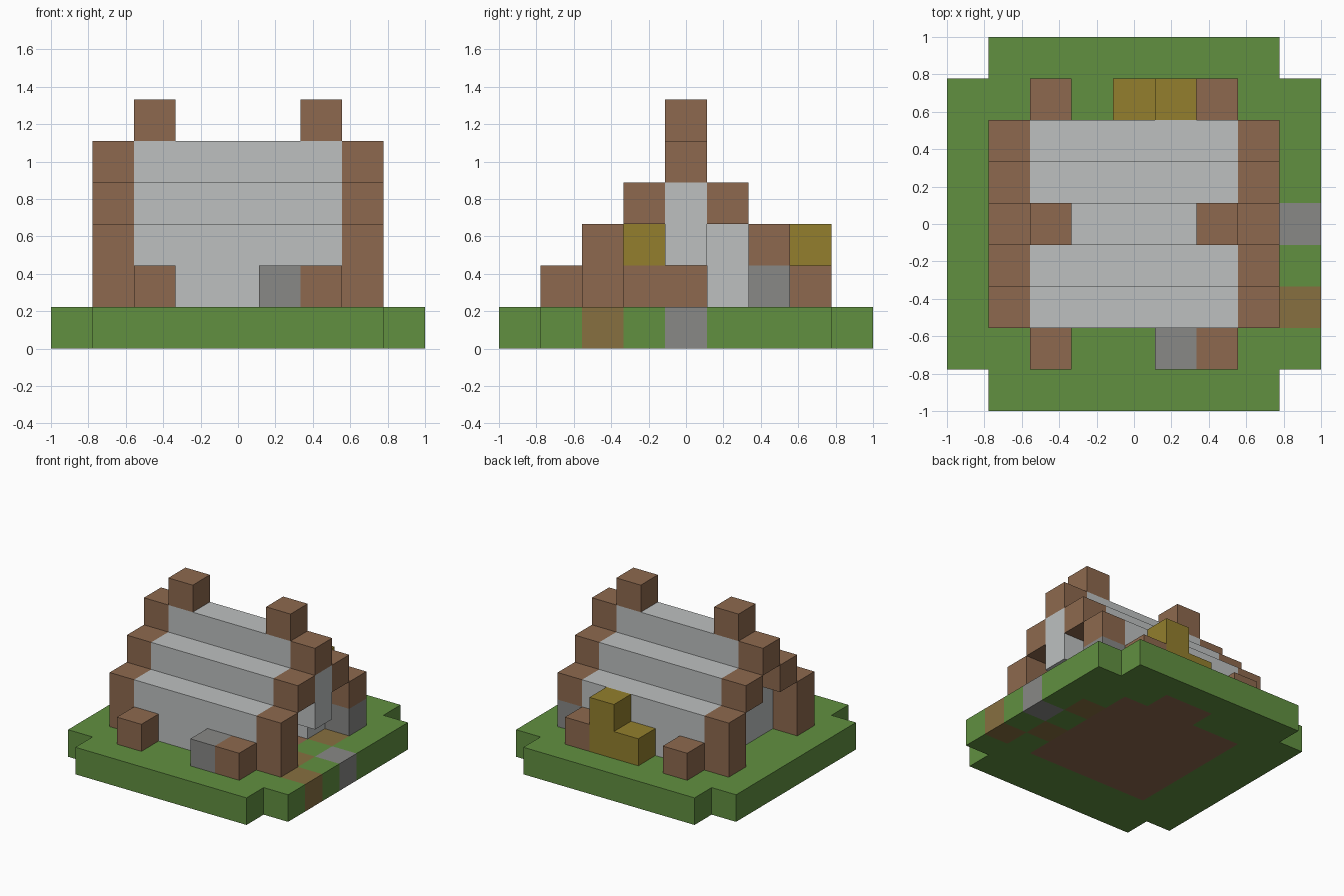
import bpy
import bmesh
from mathutils import Vector

old = bpy.data.objects.get("Cube")
if old:
    bpy.data.objects.remove(old, do_unlink=True)

U = 2 / 9  # size of one block


def srgb(r, g, b):
    lin = lambda c: c / 12.92 if c <= 0.04045 else ((c + 0.055) / 1.055) ** 2.4
    return tuple(lin(c / 255) for c in (r, g, b)) + (1,)


def material(name, *rgb):
    m = bpy.data.materials.new(name)
    m.use_nodes = True
    m.diffuse_color = srgb(*rgb)
    bsdf = m.node_tree.nodes["Principled BSDF"]
    bsdf.inputs["Base Color"].default_value = srgb(*rgb)
    bsdf.inputs["Roughness"].default_value = 0.9
    return m


GRASS = material("grass green", 97, 144, 64)
WOOD = material("wood brown", 141, 105, 78)
PLASTER = material("pale grey", 189, 192, 192)
STONE = material("stone grey", 136, 136, 134)
GOLD = material("straw gold", 147, 127, 45)
DIRT = material("dirt tan", 135, 112, 64)


def finish(name, bm, mats):
    mesh = bpy.data.meshes.new(name)
    bm.to_mesh(mesh)
    bm.free()
    for m in mats:
        mesh.materials.append(m)
    ob = bpy.data.objects.new(name, mesh)
    bpy.context.scene.collection.objects.link(ob)
    return ob


def block(name, mat, col, row, layer, size=(1, 1, 1)):
    """Box placed by its lowest block position on the grid."""
    bm = bmesh.new()
    bmesh.ops.create_cube(bm, size=1)
    start = (col - 4.5, row - 4.5, layer)
    for v in bm.verts:
        v.co = Vector([(s + (c + 0.5) * n) * U for s, c, n in zip(start, v.co, size)])
    return finish(name, bm, [mat])


# Ground slab with notched corners, house floor and path patches
def ground_slot(col, row):
    if (col, row) == (8, 4):
        return 3
    if (col, row) in ((8, 2), (7, 3), (7, 5)):
        return 2
    if 2 <= col <= 6 and 2 <= row <= 6 or row == 7 and col in (4, 5):
        return 1
    return 0


bm = bmesh.new()
bmesh.ops.create_grid(bm, x_segments=9, y_segments=9, size=1)
corners = [f for f in bm.faces if min(abs(c) for c in f.calc_center_median()[:2]) > 3.5 * U]
bmesh.ops.delete(bm, geom=corners, context="FACES")
top = bmesh.ops.extrude_face_region(bm, geom=bm.faces[:])["geom"]
for v in top:
    if isinstance(v, bmesh.types.BMVert):
        v.co.z += U
bmesh.ops.recalc_face_normals(bm, faces=bm.faces[:])
for f in bm.faces:
    p = (f.calc_center_median() - f.normal * U / 2) / U
    f.material_index = ground_slot(int(p.x + 4.5), int(p.y + 4.5))
finish("ground", bm, [GRASS, WOOD, DIRT, STONE])

# Stepped roof slopes with timber gable edges, front and back
for side, low, mid in (("front", 2, 3), ("back", 6, 5)):
    block(side + "_wall", PLASTER, 2, low, 1, (5, 1, 2))
    block(side + "_roof_step", PLASTER, 2, mid, 3, (5, 1, 1))
    for end, col in (("right", 1), ("left", 7)):
        if (side, end) == ("back", "left"):
            block("corner_stone", STONE, col, low, 1)
            block("back_left_post", WOOD, col, low, 2)
        else:
            block(f"{side}_{end}_post", WOOD, col, low, 1, (1, 1, 2))
        block(f"{side}_{end}_rafter", WOOD, col, mid, 3)

# Ridge, its timber ends and the two finials
block("ridge", PLASTER, 2, 4, 4, (5, 1, 1))
for end, col, inner in (("right", 1, 2), ("left", 7, 6)):
    block(end + "_ridge_end", WOOD, col, 4, 4)
    block(end + "_finial", WOOD, inner, 4, 5)

# Closed gable on one end, open doorway on the other
block("right_gable_wall", PLASTER, 2, 3, 1, (1, 3, 2))
block("right_gable_top", PLASTER, 2, 4, 3)
block("door_side_wall", PLASTER, 6, 5, 1, (1, 1, 2))
block("hanging_gable_beam", PLASTER, 7, 4, 2, (1, 1, 2))

# Furniture inside
block("bench", WOOD, 3, 3, 1, (1, 2, 1))
block("indoor_straw", GOLD, 3, 3, 2)

# Yard items around the house
for side, row in (("front", 1), ("back", 7)):
    for end, col in (("right", 2), ("left", 6)):
        block(f"{side}_{end}_crate", WOOD, col, row, 1)
block("yard_stone", STONE, 5, 1, 1)
block("straw_stack_tall", GOLD, 5, 7, 1, (1, 1, 2))
block("straw_stack_low", GOLD, 4, 7, 1)
